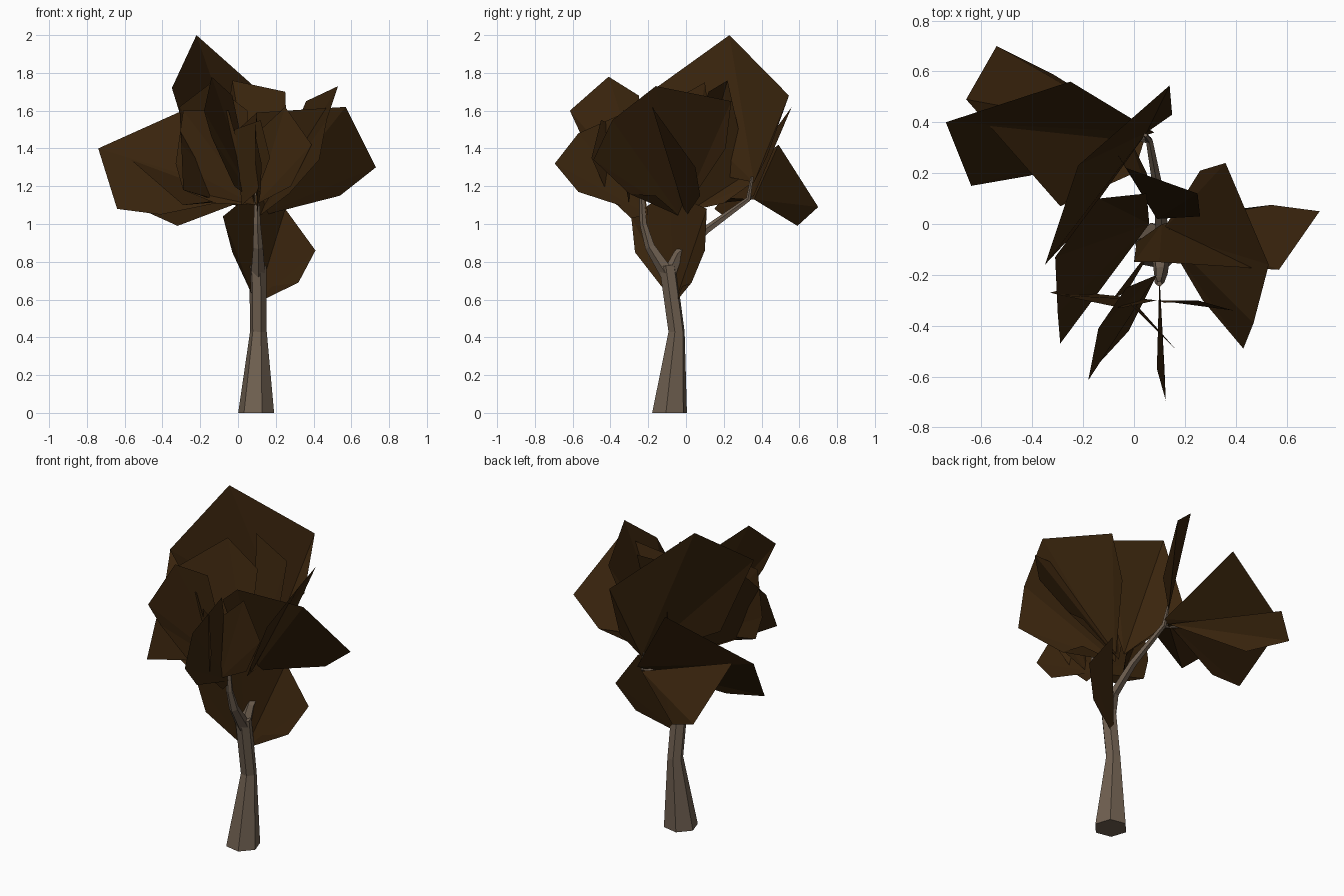
import bpy, bmesh, math
from mathutils import Vector


def material(name, colour):
    m = bpy.data.materials.new(name)
    m.diffuse_color = (*colour, 1)
    return m


BARK = material("grey_brown_bark", (0.16, 0.117, 0.082))
LEAF = material("dark_brown_foliage", (0.042, 0.018, 0.004))


def finish(name, bm, mat):
    me = bpy.data.meshes.new(name)
    bm.to_mesh(me)
    bm.free()
    me.materials.append(mat)
    ob = bpy.data.objects.new(name, me)
    bpy.context.collection.objects.link(ob)


def limb(name, path, sides=6, horizontal=False):
    """Faceted tapering tube along (x, y, z, radius) stations."""
    bm = bmesh.new()
    pts = [Vector(p[:3]) for p in path]
    rings = []
    for i, p in enumerate(path):
        d = pts[min(i + 1, len(pts) - 1)] - pts[max(i - 1, 0)]
        if horizontal and i == 0:
            d = Vector((0, 0, 1))
        q = Vector((0, 0, 1)).rotation_difference(d.normalized())
        ring = []
        for k in range(sides):
            a = 2 * math.pi * k / sides - 0.2
            ring.append(bm.verts.new(
                pts[i] + q @ Vector((math.cos(a), math.sin(a), 0)) * p[3]))
        rings.append(ring)
    for a, b in zip(rings, rings[1:]):
        for k in range(sides):
            j = (k + 1) % sides
            bm.faces.new((a[k], a[j], b[j], b[k]))
    bm.faces.new(rings[0][::-1])
    bm.faces.new(rings[-1])
    finish(name, bm, BARK)


def leaf(name, base, *rim):
    """Folded leaf sheet: creases fan out from its base to the rim."""
    bm = bmesh.new()
    b = bm.verts.new(base)
    vs = [bm.verts.new(p) for p in rim]
    for p, q in zip(vs, vs[1:]):
        bm.faces.new((b, p, q))
    finish(name, bm, LEAF)


# Trunk and limbs
limb("trunk", [(.096, -.087, 0, .097), (.108, -.05, .43, .045),
               (.105, -.098, .78, .046)], horizontal=True)
limb("front_branch", [(.105, -.1, .74, .04), (.105, -.19, .88, .028),
                      (.1, -.225, 1.0, .02), (.1, -.235, 1.17, .012)], 5)
limb("back_branch", [(.105, -.085, .74, .038), (.11, -.04, .84, .027),
                     (.1, .11, .97, .022), (.06, .33, 1.13, .014),
                     (.045, .35, 1.25, .008)], 5)
limb("left_twig", [(.05, .33, 1.13, .012), (-.25, .42, 1.2, .006)], 4)

# Back left leaves
leaf("left_lower_leaf", (.05, .36, 1.13), (-.24, .53, 1.10), (-.32, .59, .99),
     (-.54, .70, 1.09), (-.66, .49, 1.42), (-.29, .07, 1.10), (0, .2, 1.14))
leaf("left_upper_leaf", (.08, .36, 1.15), (-.25, .56, 1.62), (-.74, .40, 1.40),
     (-.64, .15, 1.08), (-.41, .19, 1.05))

# Tall crown leaf and the ones nested beside it
leaf("crown_leaf", (.05, .36, 1.22), (.15, .43, 1.36), (.14, .545, 1.68),
     (-.22, .23, 2.0), (-.35, -.16, 1.72), (-.22, -.02, 1.3))
leaf("inner_left_leaf", (.06, 0, 1.08), (-.1, -.2, 1.12), (-.29, -.47, 1.18),
     (-.30, -.35, 1.42), (-.31, -.13, 1.62), (-.14, .1, 1.75), (.05, .12, 1.6))
leaf("inner_back_leaf", (.09, .02, 1.07), (.05, .2, 1.11), (-.02, .34, 1.21),
     (-.1, .33, 1.27), (-.03, .22, 1.76), (.25, .12, 1.7), (.26, .03, 1.45))

# Right leaves
leaf("right_broad_leaf", (.11, -.03, 1.04), (.24, -.16, 1.15), (.27, -.30, 1.16),
     (.43, -.49, 1.34), (.47, -.39, 1.55), (.53, -.16, 1.73), (.36, .24, 1.65),
     (.26, .21, 1.4))
leaf("right_outer_leaf", (.11, 0, 1.04), (.42, .06, 1.16), (.54, .075, 1.15),
     (.73, .05, 1.30), (.57, -.18, 1.62), (.1, -.15, 1.59), (0, -.15, 1.5),
     (.01, -.07, 1.3))

# Low hanging leaf
leaf("low_leaf", (.095, -.06, .58), (.18, -.02, .67), (.32, .03, .69),
     (.41, .1, .86), (.25, .11, 1.08), (.08, -.09, 1.17),
     (-.08, -.29, 1.04), (-.03, -.27, .85))

# Front leaves
leaf("front_upright_leaf", (.1, -.2, 1.05), (.10, -.29, 1.03), (.10, -.45, 1.18),
     (.12, -.57, 1.17), (.125, -.695, 1.32), (.09, -.57, 1.48), (.1, -.3, 1.6))
leaf("front_tilted_leaf", (.09, -.2, 1.12), (-.02, -.42, 1.2), (-.14, -.55, 1.46),
     (-.18, -.615, 1.6), (-.14, -.41, 1.78), (-.03, -.25, 1.68))
leaf("front_left_leaf", (.09, -.3, 1.1), (-.12, -.31, 1.11), (-.29, -.26, 1.18),
     (-.33, -.27, 1.32), (-.29, -.28, 1.6), (-.05, -.33, 1.6))
leaf("front_right_leaf", (.09, -.3, 1.1), (.28, -.32, 1.2), (.39, -.34, 1.42),
     (.25, -.3, 1.62), (.12, -.31, 1.5))
leaf("front_small_leaf", (.02, -.33, 1.1), (.1, -.42, 1.17), (.17, -.5, 1.35),
     (.12, -.45, 1.55), (-.02, -.31, 1.5))
